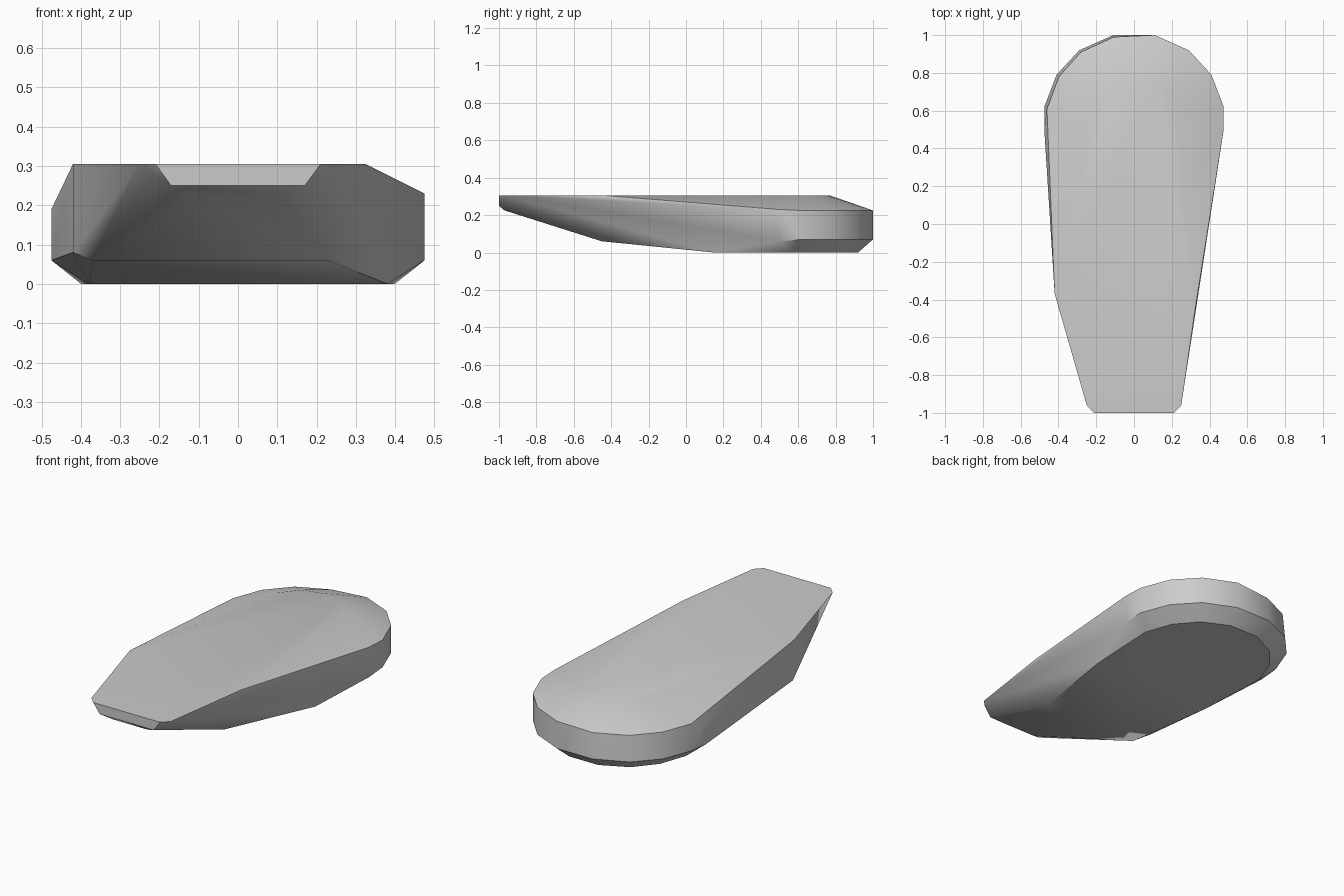
import bpy
import bmesh
import math

cube = bpy.data.objects.get("Cube")
if cube:
    bpy.data.objects.remove(cube, do_unlink=True)

DECK = 0.305
points = []


def ring(outline, z):
    points.extend((x, y, z) for x, y in outline)


def both_sides(x, y, z):
    points.extend([(x, y, z), (-x, y, z)])


# Flat deck with a rounded rear edge
ring([(-0.42, -0.37), (0.325, -0.44), (-0.2, 0.64), (-0.12, 0.74),
      (0, 0.77), (0.12, 0.75), (0.22, 0.66)], DECK)

# Blunt nose
both_sides(0.21, -1, DECK)
both_sides(0.25, -0.96, DECK)
both_sides(0.17, -1, 0.25)
both_sides(0.11, -0.97, 0.225)
points.append((0, -0.99, 0.245))

# Rounded tail wall: upper and lower edge
tail = [(0.475, 0.62), (0.41, 0.79), (0.29, 0.92), (0.11, 1)]
for x, y in tail:
    both_sides(x, y, 0.07)
    points.append((x, y, 0.225))
    points.append((-x * 0.97, y - 0.01, 0.215))
points.extend([(0.475, 0.5, 0.23), (0.475, 0.5, 0.06),
               (-0.475, 0.5, 0.19), (-0.475, 0.5, 0.06)])

# Flat base and the lower edges rising to the nose
for x, y in tail:
    both_sides(x * 0.84, y * 0.92, 0)
both_sides(0.38, 0.15, 0)
ring([(-0.37, -0.45), (0.23, -0.45)], 0.06)
points.append((-0.42, -0.36, 0.08))

# Wrap the outline points in one faceted shell
bm = bmesh.new()
for p in points:
    bm.verts.new(p)
result = bmesh.ops.convex_hull(bm, input=bm.verts)
loose = {g for g in result["geom_interior"] + result["geom_unused"]
         if isinstance(g, bmesh.types.BMVert)}
bmesh.ops.delete(bm, geom=list(loose), context="VERTS")
bmesh.ops.dissolve_limit(bm, angle_limit=math.radians(1),
                         verts=bm.verts, edges=bm.edges)
bmesh.ops.recalc_face_normals(bm, faces=bm.faces)
mesh = bpy.data.meshes.new("tapered_body")
bm.to_mesh(mesh)
bm.free()
body = bpy.data.objects.new("tapered_body", mesh)
bpy.context.collection.objects.link(body)

# Plain grey surface
grey = bpy.data.materials.new("plain_grey")
grey.use_nodes = True
color = (0.6, 0.6, 0.6, 1)
grey.diffuse_color = color
grey.node_tree.nodes["Principled BSDF"].inputs["Base Color"].default_value = color
mesh.materials.append(grey)

# Soft shading with crisp main edges
bpy.context.view_layer.objects.active = body
body.select_set(True)
bpy.ops.object.shade_smooth_by_angle(angle=math.radians(35))
